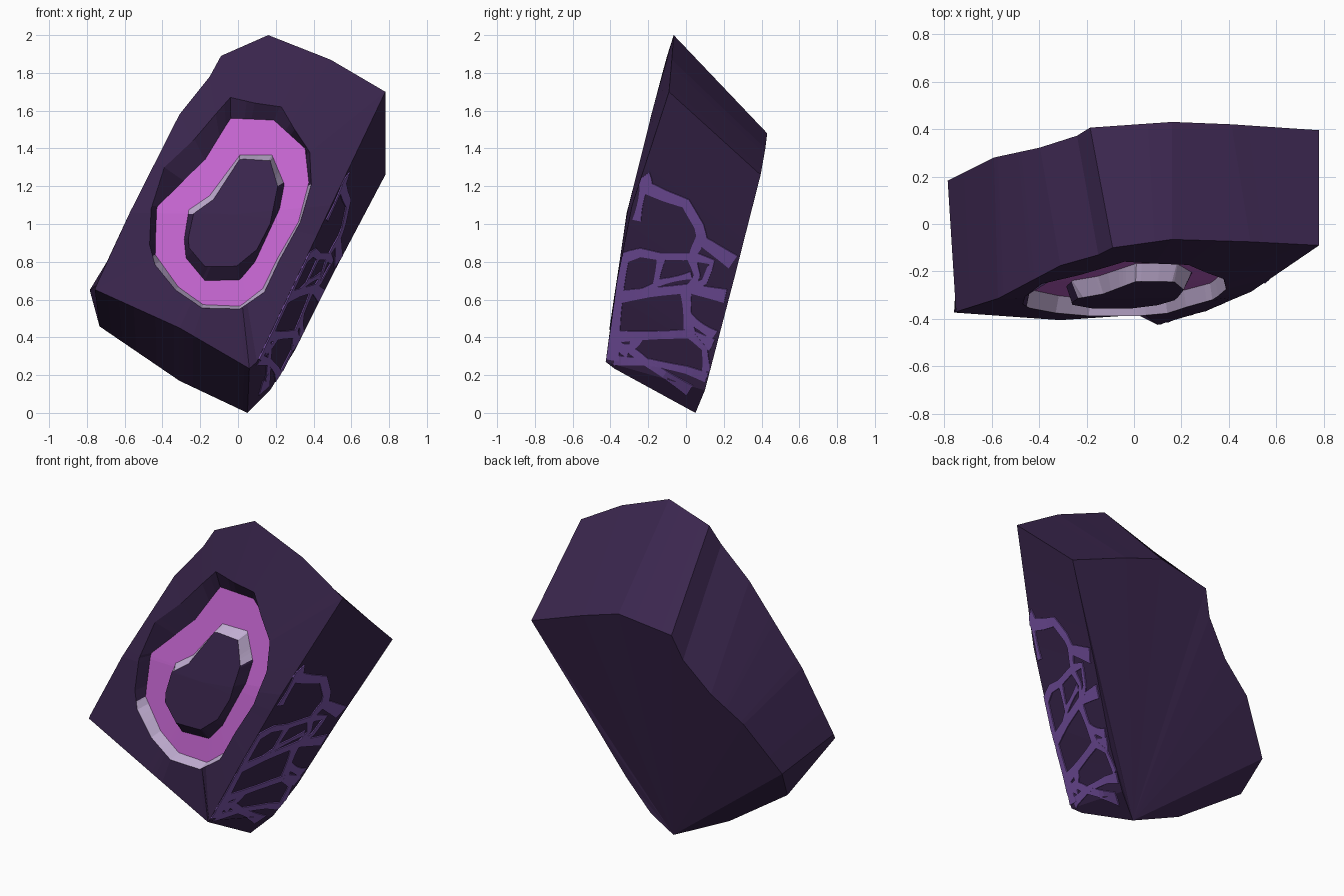
import bpy, bmesh, math
from mathutils import Vector
from mathutils.bvhtree import BVHTree

if "Cube" in bpy.data.objects:
    bpy.data.objects.remove(bpy.data.objects["Cube"])


def material(name, rgb):
    m = bpy.data.materials.new(name)
    m.diffuse_color = (*rgb, 1)
    m.use_nodes = True
    m.node_tree.nodes["Principled BSDF"].inputs["Base Color"].default_value = m.diffuse_color
    return m


DARK = material("dark purple stone", (0.043, 0.0195, 0.076))
PINK = material("bright orchid", (0.57, 0.135, 0.65))
VIOLET = material("violet vein", (0.20, 0.09, 0.40))
PALE = material("pale lavender", (0.57, 0.45, 0.69))

# Slab corners: front outline and the matching back outline, clockwise from the top
FRONT = [(.16, -.065, 2), (.49, -.075, 1.87), (.78, -.09, 1.70), (.494, -.285, 1.1),
         (.304, -.365, .70), (.10, -.425, .27), (.06, -.38, .235), (-.31, -.405, .45),
         (-.758, -.373, .653), (-.75, -.37, .675), (-.573, -.314, 1.06),
         (-.31, -.175, 1.58), (-.15, -.13, 1.78), (-.09, -.10, 1.89)]
BACK = [(.16, .43, 1.48), (.41, .42, 1.40), (.78, .395, 1.26), (.50, .26, .73),
        (.30, .155, .33), (.17, .10, .12), (.05, .05, 0), (-.31, .02, .17),
        (-.733, .057, .458), (-.785, .183, .65), (-.59, .28, .94),
        (-.396, .322, 1.09), (-.24, .372, 1.28), (-.185, .406, 1.43)]

# Recess contours on the front (x, z): opening, floor edge, island foot, island top
OPENING = [(-.04, 1.67), (.09, 1.64), (.23, 1.62), (.30, 1.5), (.38, 1.38), (.388, 1.21),
           (.33, 1.01), (.22, .81), (.14, .64), (.01, .55), (-.19, .555), (-.33, .65),
           (-.44, .785), (-.468, .89), (-.46, 1.08), (-.39, 1.3), (-.23, 1.45), (-.12, 1.58)]
FLOOR = [(-.04, 1.56), (.19, 1.55), (.355, 1.40), (.375, 1.22), (.32, 1.01), (.21, .82),
         (.13, .655), (.01, .565), (-.18, .57), (-.315, .665), (-.44, .84), (-.43, 1.09),
         (-.175, 1.34)]
FOOT = [(.01, 1.365), (.18, 1.365), (.245, 1.21), (.22, 1.08), (.09, .80), (.01, .705),
        (-.175, .70), (-.275, .82), (-.285, .92), (-.26, 1.075), (-.15, 1.15)]
ISLAND = [(.01, 1.345), (.17, 1.335), (.21, 1.2), (.17, 1.0), (.10, .865), (-.01, .775),
          (-.175, .775), (-.26, .875), (-.262, .93), (-.235, 1.055), (-.13, 1.13)]
CENTRE = Vector((-.03, 1.05))
DEPTH = .07


def front_y(z):
    """Depth of the gently bulging front at height z."""
    prof = [(0, -.46), (.27, -.425), (.65, -.375), (1.06, -.312), (1.6, -.178), (2.01, -.065)]
    for (z0, y0), (z1, y1) in zip(prof, prof[1:]):
        if z <= z1:
            return y0 + (y1 - y0) * (z - z0) / (z1 - z0)
    return prof[-1][1]


def angle(p):
    return math.atan2(p[1] - CENTRE.y, p[0] - CENTRE.x)


def ray_hit(poly, a):
    """Edge index and parameter where a ray from the centre leaves the polygon."""
    d = Vector((math.cos(a), math.sin(a)))
    best = None
    for i in range(len(poly)):
        p, q = Vector(poly[i]), Vector(poly[(i + 1) % len(poly)])
        e, w = q - p, CENTRE - p
        den = e.x * d.y - e.y * d.x
        if abs(den) < 1e-9:
            continue
        t = (w.x * d.y - w.y * d.x) / den
        r = (p + e * t - CENTRE).dot(d)
        if -1e-4 <= t <= 1.0001 and r > 0 and (best is None or r > best[2]):
            best = (i, min(max(t, 0), 1), r)
    return best[0], best[1]


def along(points, i, t):
    return Vector(points[i]).lerp(Vector(points[(i + 1) % len(points)]), t)


# One set of rays serves every contour, so that all loops bridge cleanly
outline = [(p[0], p[2]) for p in FRONT]
angles = []
for poly in (outline, OPENING, FOOT, FLOOR, ISLAND):
    for p in poly:
        a = angle(p)
        if all(abs(a - b) > .012 for b in angles):
            angles.append(a)
angles.sort(reverse=True)

bm = bmesh.new()
hits = [ray_hit(outline, a) for a in angles]
back = [bm.verts.new(along(BACK, *h)) for h in hits]
front = [bm.verts.new(along(FRONT, *h)) for h in hits]
loops = [back, front]
for poly, depth in ((OPENING, 0), (FLOOR, DEPTH), (FOOT, DEPTH), (ISLAND, 0)):
    ring = []
    for a in angles:
        p = along(poly, *ray_hit(poly, a))
        ring.append(bm.verts.new((p.x, front_y(p.y) + depth, p.y)))
    loops.append(ring)

# Bands: sides, front, outer wall, orchid ring, island wall
walls = []
n = len(angles)
for band, (A, B) in enumerate(zip(loops, loops[1:])):
    for i in range(n):
        j = (i + 1) % n
        f = bm.faces.new((A[i], A[j], B[j], B[i]))
        f.material_index = 1 if band == 3 else 0
        if band in (2, 4):
            walls.append(f)

# Island top and back, each as a fan
mid = bm.verts.new((CENTRE.x, front_y(CENTRE.y), CENTRE.y))
for i in range(n):
    bm.faces.new((loops[-1][i], loops[-1][(i + 1) % n], mid))
low = min(range(n), key=lambda i: back[i].co.z)
for k in range(1, n - 1):
    bm.faces.new((back[low], back[(low + k) % n], back[(low + k + 1) % n]))
bmesh.ops.recalc_face_normals(bm, faces=bm.faces[:])
bm.normal_update()

# Upward-facing recess walls are pale
for f in walls:
    if f.normal.z > .25:
        f.material_index = 2

mesh = bpy.data.meshes.new("stone_slab")
bm.to_mesh(mesh)
tree = BVHTree.FromBMesh(bm)
bm.free()
slab = bpy.data.objects.new("stone_slab", mesh)
bpy.context.collection.objects.link(slab)
for m in (DARK, PINK, PALE):
    mesh.materials.append(m)

# Branching veins on the right side: width, then path points (y, z)
VEINS = [
    (.06, [(-.23, 1.26), (-.20, 1.19), (-.11, 1.15), (0, 1.11), (.07, .99), (.09, .91), (.25, .80)]),
    (.035, [(-.22, 1.21), (-.26, 1.02)]),
    (.045, [(.085, .93), (.03, .83), (-.14, .83), (-.24, .85), (-.34, .82)]),
    (.04, [(.03, .83), (.06, .73), (.02, .65)]),
    (.035, [(.04, .83), (.14, .80), (.10, .70), (.02, .65)]),
    (.055, [(-.39, .61), (-.19, .64), (.02, .66), (.21, .62)]),
    (.07, [(-.345, .83), (-.365, .60), (-.385, .39), (-.40, .28)]),
    (.035, [(-.13, .82), (-.16, .68), (-.22, .64)]),
    (.03, [(-.15, .69), (.03, .73)]),
    (.05, [(0, .65), (.01, .505), (.02, .42)]),
    (.045, [(.01, .505), (.15, .41)]),
    (.05, [(-.39, .405), (-.24, .41), (.02, .42), (.14, .36)]),
    (.045, [(-.25, .41), (-.29, .335), (-.21, .27), (.02, .12)]),
    (.06, [(-.38, .36), (-.30, .33)]),
    (.04, [(-.38, .28), (-.19, .27), (0, .23), (.11, .19)]),
    (.035, [(.02, .42), (.10, .34), (.11, .22)]),
]


def on_side(y, z):
    """Project a side-view point onto the right face of the slab."""
    for _ in range(30):
        co, nor, _i, _d = tree.ray_cast(Vector((3, y, z)), Vector((-1, 0, 0)))
        if co and nor.x > .5:
            return co + nor * .006
        y += .008 if y < -.1 else -.008
    return co + Vector((.006, 0, 0)) if co else Vector((.3, y, z))


bm = bmesh.new()
for width, path in VEINS:
    pts = []
    for p, q in zip(path, path[1:]):
        p, q = Vector(p), Vector(q)
        k = max(2, int((q - p).length / .035))
        pts += [p.lerp(q, s / k) for s in range(k)]
    pts.append(Vector(path[-1]))
    rows = []
    for i, p in enumerate(pts):
        d = (pts[min(i + 1, len(pts) - 1)] - pts[max(i - 1, 0)]).normalized()
        # veins flare where they meet others
        w = width * (.42 + .25 * abs(2 * i / (len(pts) - 1) - 1) ** 2)
        side = Vector((-d.y, d.x)) * w
        rows.append([bm.verts.new(on_side(*(p + side))), bm.verts.new(on_side(*(p - side)))])
    for (a, b), (c, e) in zip(rows, rows[1:]):
        f = bm.faces.new((a, b, e, c))
        f.normal_update()
        if f.normal.x < 0:
            f.normal_flip()
mesh = bpy.data.meshes.new("side_veins")
bm.to_mesh(mesh)
bm.free()
veins = bpy.data.objects.new("side_veins", mesh)
bpy.context.collection.objects.link(veins)
mesh.materials.append(VIOLET)
thick = veins.modifiers.new("plate", "SOLIDIFY")
thick.thickness = .008
thick.offset = -1
